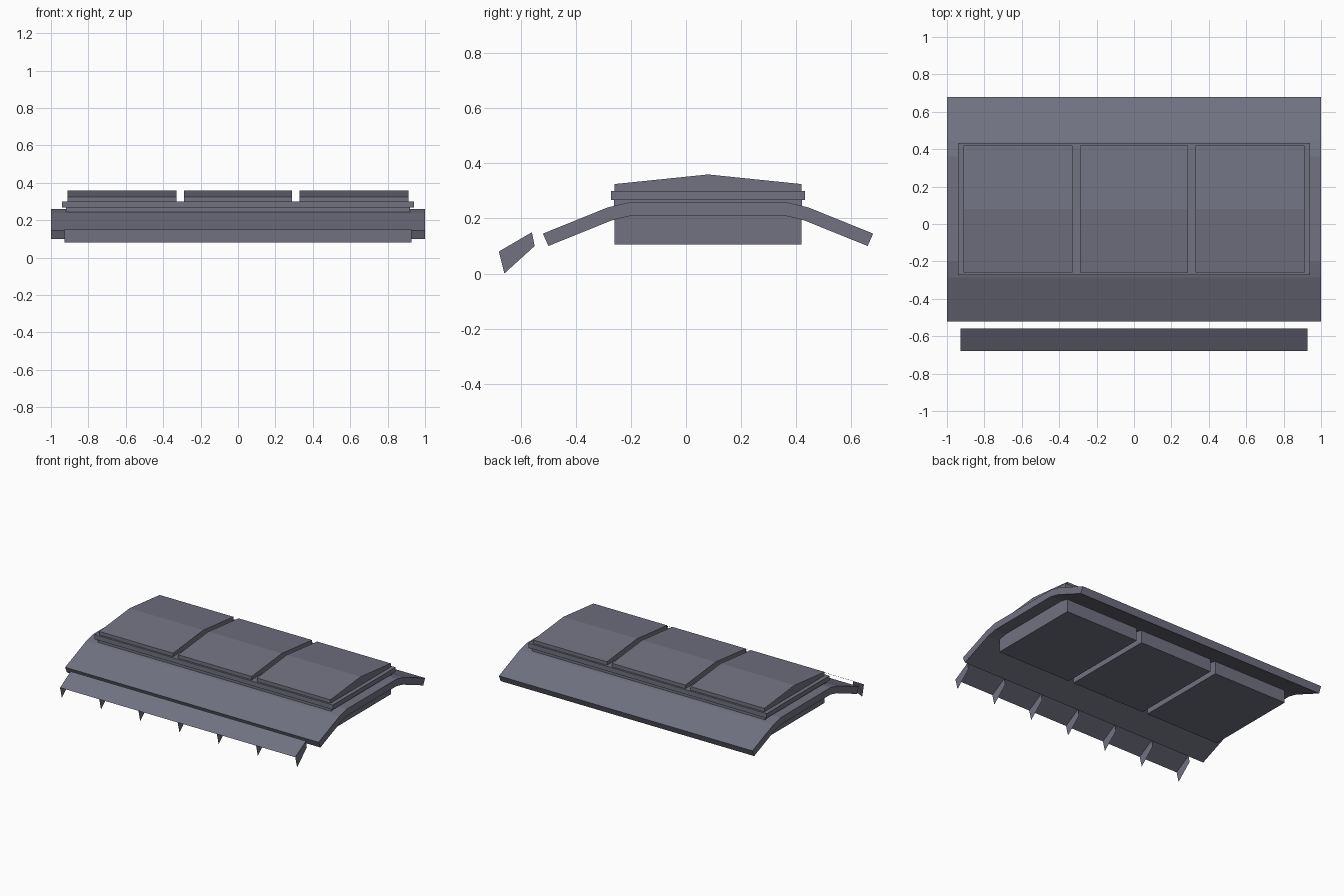
import bpy

if "Cube" in bpy.data.objects:
    bpy.data.objects.remove(bpy.data.objects["Cube"], do_unlink=True)

grey = bpy.data.materials.new("slate_grey")
colour = (0.165, 0.168, 0.22, 1)
grey.diffuse_color = colour
grey.use_nodes = True
grey.node_tree.nodes["Principled BSDF"].inputs["Base Color"].default_value = colour


def make(name, verts, faces):
    mesh = bpy.data.meshes.new(name)
    mesh.from_pydata(verts, [], faces)
    mesh.materials.append(grey)
    obj = bpy.data.objects.new(name, mesh)
    bpy.context.collection.objects.link(obj)
    return obj


def extrude(name, profile, x0, x1):
    """Solid prism: a clockwise (y, z) profile swept along x."""
    n = len(profile)
    verts = [(x, y, z) for x in (x0, x1) for y, z in profile]
    faces = [tuple(range(n - 1, -1, -1)), tuple(range(n, 2 * n))]
    faces += [(i, (i + 1) % n, (i + 1) % n + n, i + n) for i in range(n)]
    obj = make(name, verts, faces)
    # Keep every normal pointing outwards
    import bmesh
    bm = bmesh.new()
    bm.from_mesh(obj.data)
    bmesh.ops.recalc_face_normals(bm, faces=bm.faces[:])
    bm.to_mesh(obj.data)
    bm.free()
    return obj


def mirrored(half):
    """Complete a half profile about the hood's centre line."""
    full = half + [(-y, z) for y, z in reversed(half)]
    return [(y + MID, z) for y, z in full]


def block(half_depth, z0, z1):
    return mirrored([(-half_depth, z0), (-half_depth, z1)])


MID = 0.08

# Bent sheet with sloping front and back wings
outer = mirrored([(-0.60, 0.145), (-0.365, 0.24), (-0.28, 0.26)])
inner = mirrored([(-0.58, 0.10), (-0.35, 0.193), (-0.28, 0.21)])
extrude("bent_sheet", outer + inner[::-1], -1, 1)

# Stepped frame on top of the sheet
extrude("frame_base", block(0.342, 0.24, 0.267), -0.92, 0.92)
extrude("frame_rim", block(0.353, 0.267, 0.30), -0.94, 0.94)

# Three ridged boxes passing through the frame
boxes = (("right_box", -0.912, -0.33), ("middle_box", -0.29, 0.29),
         ("left_box", 0.33, 0.912))
for name, x0, x1 in boxes:
    profile = block(0.34, 0.105, 0.325)
    profile.insert(2, (MID, 0.36))
    extrude(name, profile, x0, x1)

# Thin front slat carried by sheet-metal fins
W = 0.928
make("front_slat",
     [(-W, -0.68, 0.08), (W, -0.68, 0.08), (W, -0.56, 0.15), (-W, -0.56, 0.15)],
     [(0, 1, 2, 3)])
fin = [(-0.68, 0.08), (-0.66, 0.0), (-0.55, 0.10), (-0.56, 0.15)]
for i in range(7):
    x = -W + i * W / 3
    make(f"slat_fin_{i + 1}", [(x, y, z) for y, z in fin], [(0, 1, 2, 3)])
